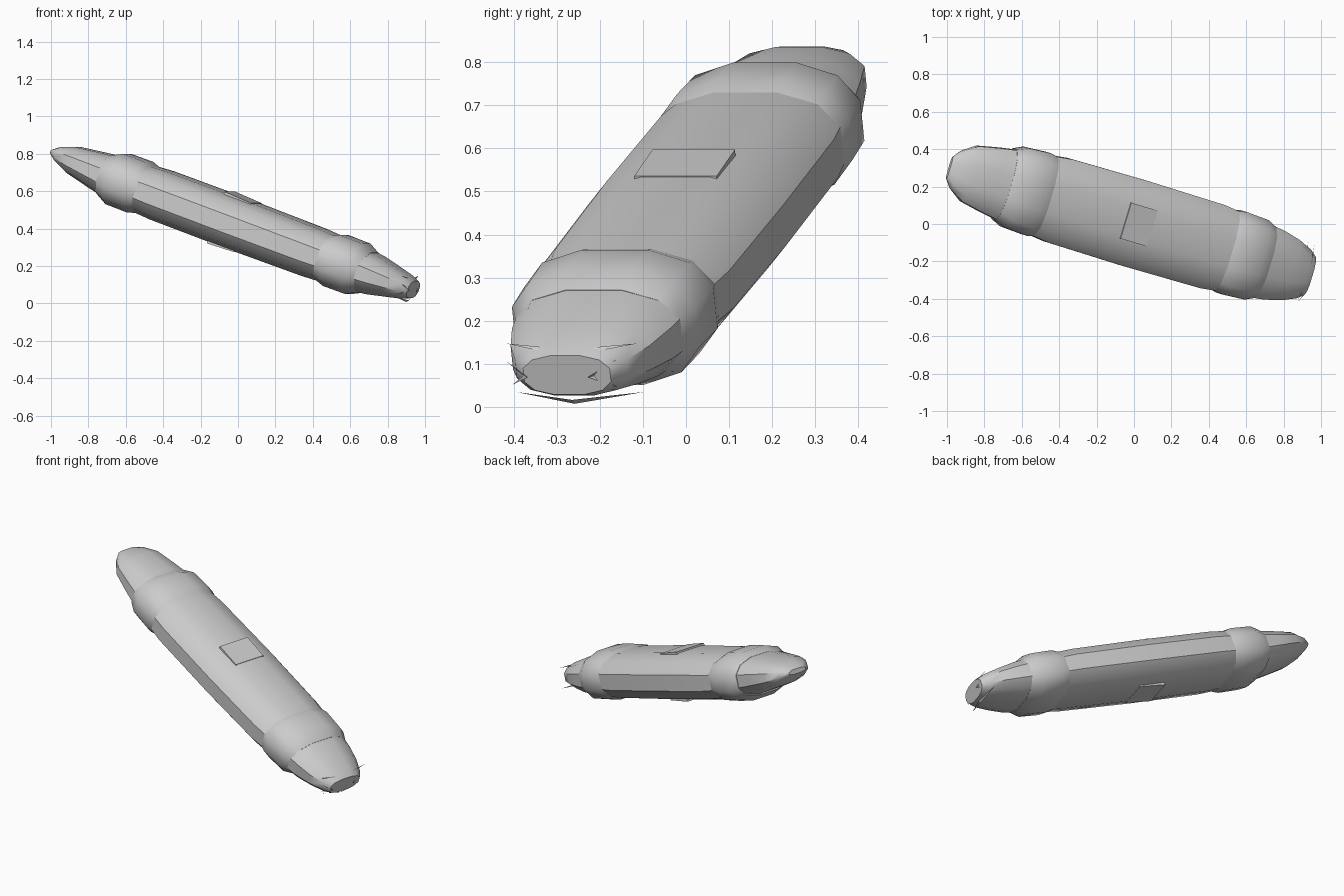
import bpy, math
from mathutils import Matrix, Vector

if "Cube" in bpy.data.objects:
    bpy.data.objects.remove(bpy.data.objects["Cube"])

# Tilted frame: local x runs along the hull, y is sideways, z is upward
d = Vector((0.9016, -0.2705, -0.338)).normalized()
u = Vector((0, 0, 1)).cross(d).normalized()
v = d.cross(u)
FRAME = Matrix((d, u, v)).transposed().to_4x4()
FRAME.translation = (0, 0.005, 0.425)


def make(name, verts, faces, angle=40):
    mesh = bpy.data.meshes.new(name)
    mesh.from_pydata([FRAME @ Vector(p) for p in verts], [], faces)
    mesh.update()
    ob = bpy.data.objects.new(name, mesh)
    bpy.context.collection.objects.link(ob)
    bpy.ops.object.select_all(action='DESELECT')
    ob.select_set(True)
    bpy.context.view_layer.objects.active = ob
    bpy.ops.object.shade_smooth_by_angle(angle=math.radians(angle))
    return ob


def power(x, e=0.8):
    return math.copysign(abs(x) ** e, x)


def loft(name, rings, n=12):
    """Rounded-oval sections: (position, half width, half height, lift)."""
    verts, faces = [], []
    for t, a, b, lift in rings:
        for k in range(n):
            ang = 2 * math.pi * (k + 0.5) / n
            verts.append((t, a / 0.973 * power(math.cos(ang)),
                          b / 0.973 * power(math.sin(ang)) + lift))
    for i in range(len(rings) - 1):
        for k in range(n):
            m = (k + 1) % n
            faces.append((i * n + k, i * n + m, (i + 1) * n + m, (i + 1) * n + k))
    last = (len(rings) - 1) * n
    faces += [tuple(reversed(range(n))), tuple(range(last, last + n))]
    return make(name, verts, [f[::-1] for f in faces])


# Main hull
loft("hull", [(-0.68, 0.205, 0.122, 0), (-0.45, 0.232, 0.136, 0), (0, 0.237, 0.138, 0),
              (0.45, 0.232, 0.134, 0), (0.68, 0.205, 0.122, 0)])

# Raised collars at both ends of the hull
for name, s in (("rear_collar", -1), ("front_collar", 1)):
    rings = [(s * 0.53, 0.220, 0.128, 0), (s * 0.58, 0.230, 0.144, 0),
             (s * 0.71, 0.222, 0.143, 0), (s * 0.77, 0.196, 0.113, 0)]
    loft(name, rings[::s])

# Tapered end pieces
loft("tail", [(-1.10, 0.06, 0.014, 0.015), (-1.06, 0.105, 0.042, 0.015),
              (-0.98, 0.155, 0.073, 0.012), (-0.85, 0.180, 0.096, 0.006), (-0.72, 0.2, 0.118, 0)])
loft("nose", [(0.72, 0.205, 0.118, 0), (0.82, 0.192, 0.105, 0),
              (0.92, 0.168, 0.083, 0), (1.0, 0.135, 0.065, 0), (1.04, 0.105, 0.048, 0)])

# Shallow hatches above and below the hull
BOX = [(0, 1, 3, 2), (4, 6, 7, 5), (0, 4, 5, 1), (2, 3, 7, 6), (0, 2, 6, 4), (1, 5, 7, 3)]
for name, s in (("top_hatch", 1), ("bottom_hatch", -1)):
    verts = [(t, y, s * z) for t, top in ((-0.1, 0.147), (0.06, 0.139))
             for y in (-0.1, 0.1) for z in (0.11, top)]
    make(name, verts, BOX if s > 0 else [f[::-1] for f in BOX], 20)

# Thin folded blades around the nose opening: end, middle, end
blades = {
    "upper_blade": ((0.995, -0.155, 0.062), (1.03, 0, 0.048), (0.995, 0.165, 0.062)),
    "lower_blade": ((1.00, -0.14, -0.056), (1.035, 0.005, -0.07), (1.00, 0.17, -0.056)),
    "left_blade": ((1.02, 0.115, 0.03), (1.05, 0.06, -0.002), (1.02, 0.115, -0.038)),
    "right_blade": ((1.01, -0.155, 0.025), (1.05, -0.1, -0.002), (1.01, -0.145, -0.035)),
}
for name, (e1, mid, e2) in blades.items():
    mid = Vector(mid)
    inward = Vector((0, mid.y, mid.z)).normalized() * 0.007
    front, back = mid - inward, mid + inward - Vector((0.012, 0, 0))
    make(name, [e1, front, e2, back], [(0, 1, 3), (1, 2, 3)], 10)
